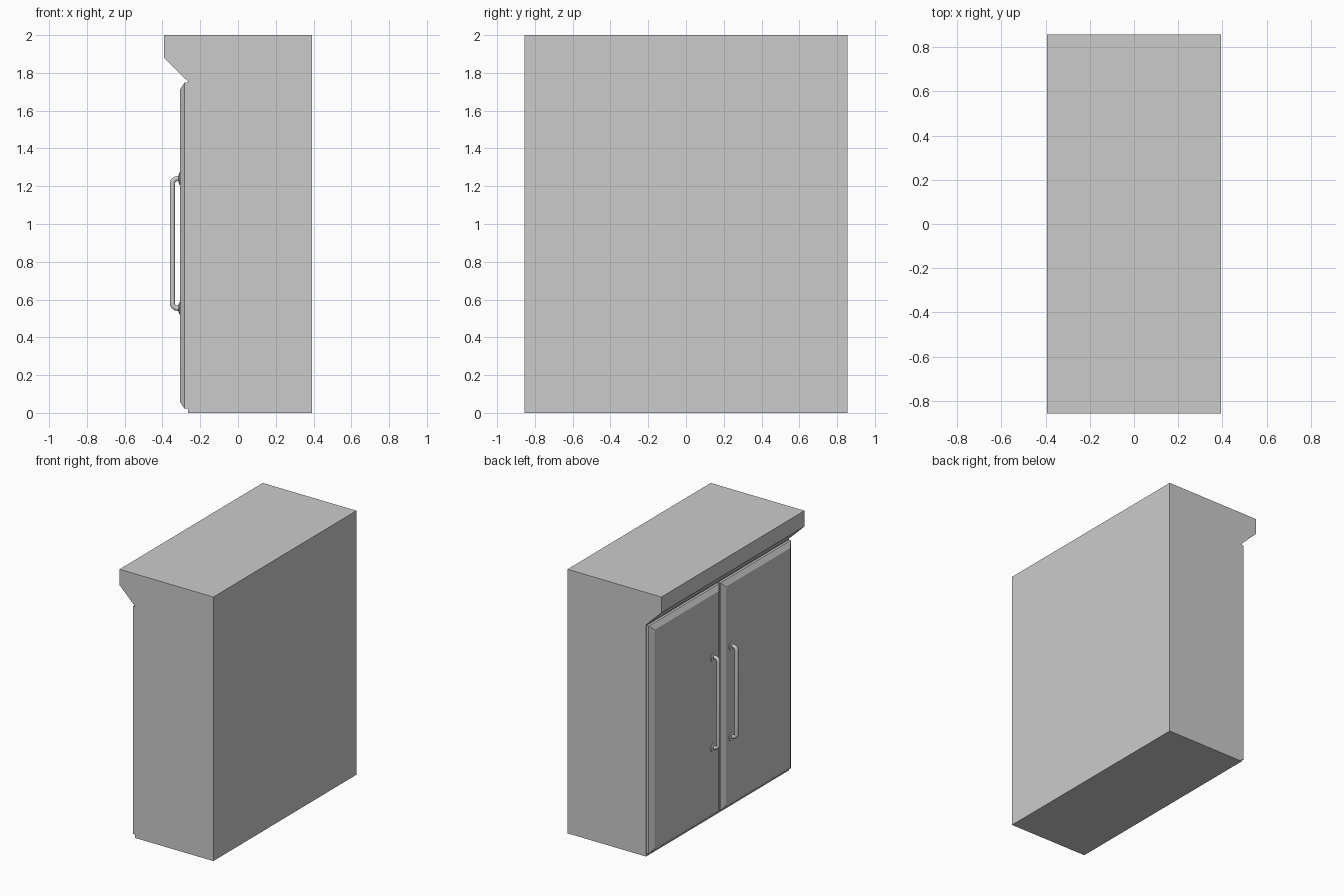
import bpy, bmesh, math
from mathutils import Matrix, Vector

if "Cube" in bpy.data.objects:
    bpy.data.objects.remove(bpy.data.objects["Cube"])

HALF_Y = 0.856
FRONT = -0.265      # cabinet front plane (doors face -x)
DOOR_X = -0.307     # outer door face


def finish(name, bm):
    bmesh.ops.recalc_face_normals(bm, faces=bm.faces)
    mesh = bpy.data.meshes.new(name)
    bm.to_mesh(mesh)
    bm.free()
    obj = bpy.data.objects.new(name, mesh)
    bpy.context.collection.objects.link(obj)
    return obj


def smooth(obj):
    bpy.ops.object.select_all(action='DESELECT')
    obj.select_set(True)
    bpy.context.view_layer.objects.active = obj
    bpy.ops.object.shade_smooth_by_angle(angle=math.radians(40))


def loft(name, rings):
    """Join equal-length point rings and cap both ends."""
    bm = bmesh.new()
    vs = [[bm.verts.new(p) for p in r] for r in rings]
    n = len(vs[0])
    for a, b in zip(vs, vs[1:]):
        for i in range(n):
            j = (i + 1) % n
            bm.faces.new((a[i], a[j], b[j], b[i]))
    bm.faces.new(vs[0])
    bm.faces.new(vs[-1])
    return finish(name, bm)


# Cabinet with sloped top overhang
profile = [(FRONT, 0), (0.393, 0), (0.393, 2), (-0.393, 2), (-0.393, 1.88), (FRONT, 1.755)]
loft("cabinet_body", [[(x, y, z) for x, z in profile] for y in (-HALF_Y, HALF_Y)])


def door(name, side):
    """Slab with chamfered outer face."""
    def ring(x, inset):
        y0, y1 = side * (0.006 + inset), side * (0.85 - inset)
        z0, z1 = 0.022 + inset, 1.748 - inset
        return [(x, y0, z0), (x, y1, z0), (x, y1, z1), (x, y0, z1)]
    return loft(name, [ring(FRONT, 0), ring(-0.283, 0), ring(DOOR_X, 0.036)])


def handle(name, y):
    """Bent round bar standing off the door."""
    out, lo, hi, r = -0.347, 0.554, 1.24, 0.026
    path = [Vector((DOOR_X, y, lo))]
    for cz, start in ((lo + r, -90), (hi - r, -180)):
        for i in range(7):
            a = math.radians(start - 15 * i)
            path.append(Vector((out + r + r * math.cos(a), y, cz + r * math.sin(a))))
    path.append(Vector((DOOR_X, y, hi)))
    rings = []
    for i, p in enumerate(path):
        t = (path[min(i + 1, len(path) - 1)] - path[max(i - 1, 0)]).normalized()
        side = Vector((0, 1, 0))
        up = t.cross(side)
        rings.append([p + 0.0135 * (math.cos(a) * side + math.sin(a) * up)
                      for a in (k * math.tau / 16 for k in range(16))])
    smooth(loft(name, rings))
    return lo, hi


def flange(name, y, z):
    """Round mounting plate with a tapered rim."""
    rings = [[(x, y + r * math.cos(k * math.tau / 24), z + r * math.sin(k * math.tau / 24))
              for k in range(24)]
             for x, r in ((DOOR_X + 0.002, 0.034), (DOOR_X - 0.003, 0.034), (DOOR_X - 0.008, 0.02))]
    smooth(loft(name, rings))


# Mirrored doors, handles and mounting plates
for label, s in (("left", 1), ("right", -1)):
    door(label + "_door", s)
    lo, hi = handle(label + "_handle", s * 0.11)
    flange(label + "_handle_plate_lower", s * 0.11, lo)
    flange(label + "_handle_plate_upper", s * 0.11, hi)
